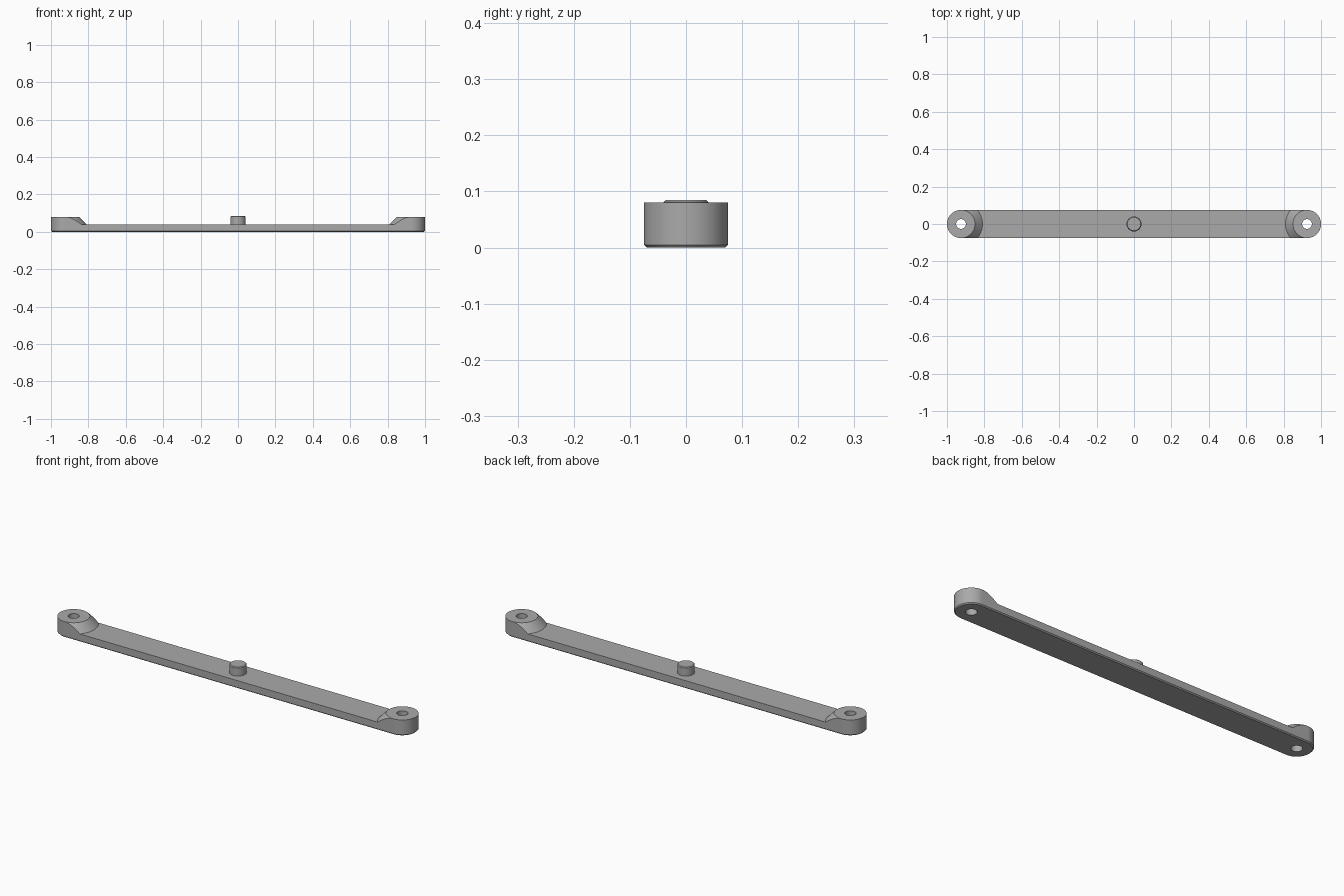
import bpy, bmesh, math

if "Cube" in bpy.data.objects:
    bpy.data.objects.remove(bpy.data.objects["Cube"])

GREY = (0.40, 0.40, 0.40, 1)
grey = bpy.data.materials.new("plain grey")
grey.use_nodes = True
grey.diffuse_color = GREY
grey.node_tree.nodes["Principled BSDF"].inputs["Base Color"].default_value = GREY

RADIUS = 0.075      # rounded end of the bar
PIVOT = 0.925       # distance of each end hole from the middle
FLOOR, TOP = 0.04, 0.08


def loft(name, rings, x=0, stretch=0, steps=64):
    """Stack round (or stretched, stadium shaped) rings given as (radius, z)."""
    bm = bmesh.new()
    angles = [2 * math.pi * i / steps for i in range(steps)]
    if stretch:
        half = steps // 2
        right = [-math.pi / 2 + math.pi * i / half for i in range(half + 1)]
        points = [(a, stretch) for a in right] + [(a + math.pi, -stretch) for a in right]
    else:
        points = [(a, 0) for a in angles]
    loops = [[bm.verts.new((x + off + r * math.cos(a), r * math.sin(a), z))
              for a, off in points] for r, z in rings]
    n = len(points)
    for low, high in zip(loops, loops[1:]):
        for i in range(n):
            j = (i + 1) % n
            bm.faces.new((low[i], low[j], high[j], high[i]))
    bm.faces.new(loops[0][::-1])
    bm.faces.new(loops[-1])
    mesh = bpy.data.meshes.new(name)
    bm.to_mesh(mesh)
    bm.free()
    mesh.materials.append(grey)
    obj = bpy.data.objects.new(name, mesh)
    bpy.context.collection.objects.link(obj)
    return obj


def cut(target, cutter):
    """Subtract the cutter and throw it away."""
    mod = target.modifiers.new("cut", "BOOLEAN")
    mod.operation, mod.solver, mod.object = "DIFFERENCE", "EXACT", cutter
    bpy.context.view_layer.objects.active = target
    bpy.ops.object.modifier_apply(modifier=mod.name)
    bpy.data.objects.remove(cutter)


def shade(obj):
    bpy.ops.object.select_all(action="DESELECT")
    obj.select_set(True)
    bpy.context.view_layer.objects.active = obj
    bpy.ops.object.shade_smooth_by_angle(angle=math.radians(30))


# Long bar at full height, with a small bevel round the underside
bar = loft("bar", [(RADIUS - 0.005, 0), (RADIUS, 0.005), (RADIUS, TOP)], stretch=PIVOT)

# Recess between the ends, leaving a cone-shaped flare below each raised boss
bpy.ops.mesh.primitive_cube_add(size=1, location=(0, 0, FLOOR + 0.03))
recess = bpy.context.object
recess.name = "recess_cutter"
recess.scale = (2 * PIVOT - 0.002, 0.3, 0.06)
recess.hide_render = True
recess.data.materials.append(grey)
for side in (-1, 1):
    flare = loft("flare_cutter", [(RADIUS + 0.06, TOP - 0.06), (RADIUS - 0.04, TOP + 0.04)],
                 x=side * PIVOT)
    cut(recess, flare)
cut(bar, recess)

# Through holes at both ends
for side in (-1, 1):
    cut(bar, loft("hole_cutter", [(0.026, -0.05), (0.026, 0.15)], x=side * PIVOT, steps=48))
shade(bar)

# Short centre pin with a bevelled top
pin = loft("centre_pin", [(0.04, FLOOR - 0.01), (0.04, 0.081), (0.036, 0.085)])
shade(pin)
